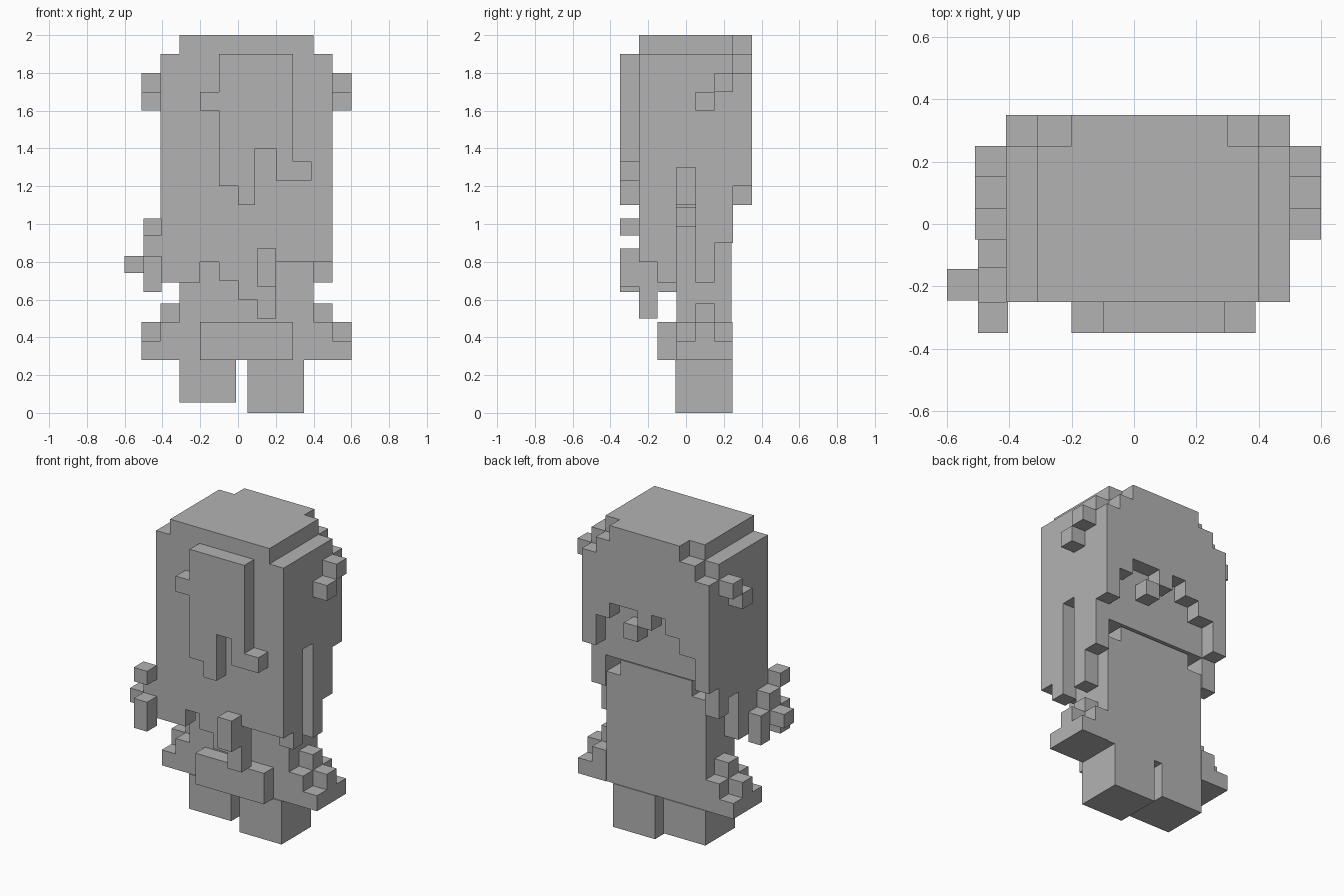
import bpy, bmesh

grey = bpy.data.materials.new("plain grey")
grey.diffuse_color = (0.45, 0.45, 0.45, 1)


def blocks(name, boxes):
    """One object made of boxes given as (x0, x1, y0, y1, z0, z1)."""
    bm = bmesh.new()
    for x0, x1, y0, y1, z0, z1 in boxes:
        verts = bmesh.ops.create_cube(bm, size=1)["verts"]
        for v in verts:
            v.co.x = x1 if v.co.x > 0 else x0
            v.co.y = y1 if v.co.y > 0 else y0
            v.co.z = z1 if v.co.z > 0 else z0
    me = bpy.data.meshes.new(name)
    bm.to_mesh(me)
    bm.free()
    me.materials.append(grey)
    ob = bpy.data.objects.new(name, me)
    bpy.context.collection.objects.link(ob)
    return ob


def mirrored(boxes):
    """Boxes plus their copies across the figure's middle."""
    m = 0.09
    return boxes + [(m - b[1], m - b[0], *b[2:]) for b in boxes]


# Head core and hair cap
blocks("head", [(-0.31, 0.40, -0.15, 0.25, 1.10, 2.00)])

# Front hair: columns (x0, x1, bottom, top)
front = [(-0.41, -0.31, 0.69, 1.9), (-0.31, -0.20, 0.69, 2.0), (-0.20, -0.10, 0.80, 2.0),
         (-0.10, 0.0, 0.70, 2.0), (0.0, 0.10, 0.60, 2.0), (0.10, 0.20, 0.50, 2.0),
         (0.20, 0.40, 0.80, 2.0), (0.40, 0.50, 0.80, 1.9)]
blocks("front_hair", [(a, b, -0.25, -0.15, lo, hi) for a, b, lo, hi in front])

# Side hair: columns (y0, y1, bottom)
right = [(-0.15, -0.05, 0.69), (-0.05, 0.05, 1.30), (0.05, 0.15, 0.69), (0.15, 0.25, 0.90)]
left = [(-0.15, 0.05, 0.69), (0.05, 0.15, 1.00), (0.15, 0.25, 0.90)]
blocks("right_hair", [(0.40, 0.50, a, b, lo, 1.9) for a, b, lo in right])
blocks("left_hair", [(-0.41, -0.31, a, b, lo, 1.9) for a, b, lo in left])

# Back hair: columns (x0, x1, bottom, top)
back = [(-0.41, -0.31, 1.1, 1.8), (-0.31, -0.20, 1.3, 1.9), (-0.20, -0.10, 1.4, 2.0),
        (-0.10, 0.0, 1.5, 2.0), (0.0, 0.10, 1.4, 2.0), (0.10, 0.30, 1.5, 2.0),
        (0.30, 0.40, 1.4, 1.9), (0.40, 0.50, 1.2, 1.8)]
blocks("back_hair", [(a, b, 0.25, 0.35, lo, hi) for a, b, lo, hi in back])
blocks("back_knob", [(0.10, 0.20, 0.25, 0.35, 1.3, 1.4)])

# Raised fringe panel on the front
fringe = [(-0.20, -0.10, 1.60, 1.70), (-0.10, 0.0, 1.20, 1.90), (0.0, 0.09, 1.10, 1.90),
          (0.09, 0.20, 1.40, 1.90), (0.20, 0.29, 1.23, 1.90), (0.29, 0.39, 1.23, 1.33)]
blocks("fringe", [(a, b, -0.35, -0.25, lo, hi) for a, b, lo, hi in fringe])

# Ears
blocks("ears", mirrored([(0.50, 0.60, 0.05, 0.15, 1.6, 1.7),
                         (0.50, 0.60, 0.15, 0.25, 1.7, 1.8)]))

# Ornament beside the left hair
blocks("left_ornament", [(-0.50, -0.405, -0.35, -0.25, 0.94, 1.03),
                         (-0.50, -0.405, -0.35, -0.25, 0.64, 0.83),
                         (-0.50, -0.41, -0.25, -0.14, 0.83, 0.94),
                         (-0.60, -0.50, -0.245, -0.145, 0.74, 0.83),
                         (-0.50, -0.41, -0.145, -0.05, 0.64, 0.83)])

# Chest knot
blocks("chest_knot", [(0.10, 0.20, -0.35, -0.25, 0.67, 0.87)])

# Body and shoulders
blocks("body", [(-0.31, 0.40, -0.05, 0.24, 0.28, 0.99),
                (-0.21, 0.30, -0.05, 0.24, 0.99, 1.09)])
blocks("front_plate", [(-0.20, 0.29, -0.15, -0.05, 0.28, 0.48)])

# Stepped skirt sides
blocks("skirt_sides", mirrored([(0.40, 0.50, -0.05, 0.245, 0.28, 0.48),
                                (0.40, 0.50, 0.05, 0.15, 0.48, 0.58),
                                (0.50, 0.60, -0.05, 0.245, 0.28, 0.38),
                                (0.50, 0.60, 0.05, 0.15, 0.38, 0.48)]))

# Legs
blocks("right_leg", [(0.05, 0.35, -0.055, 0.245, 0.0, 0.28)])
blocks("left_leg", [(-0.31, -0.01, -0.055, 0.245, 0.055, 0.28)])
